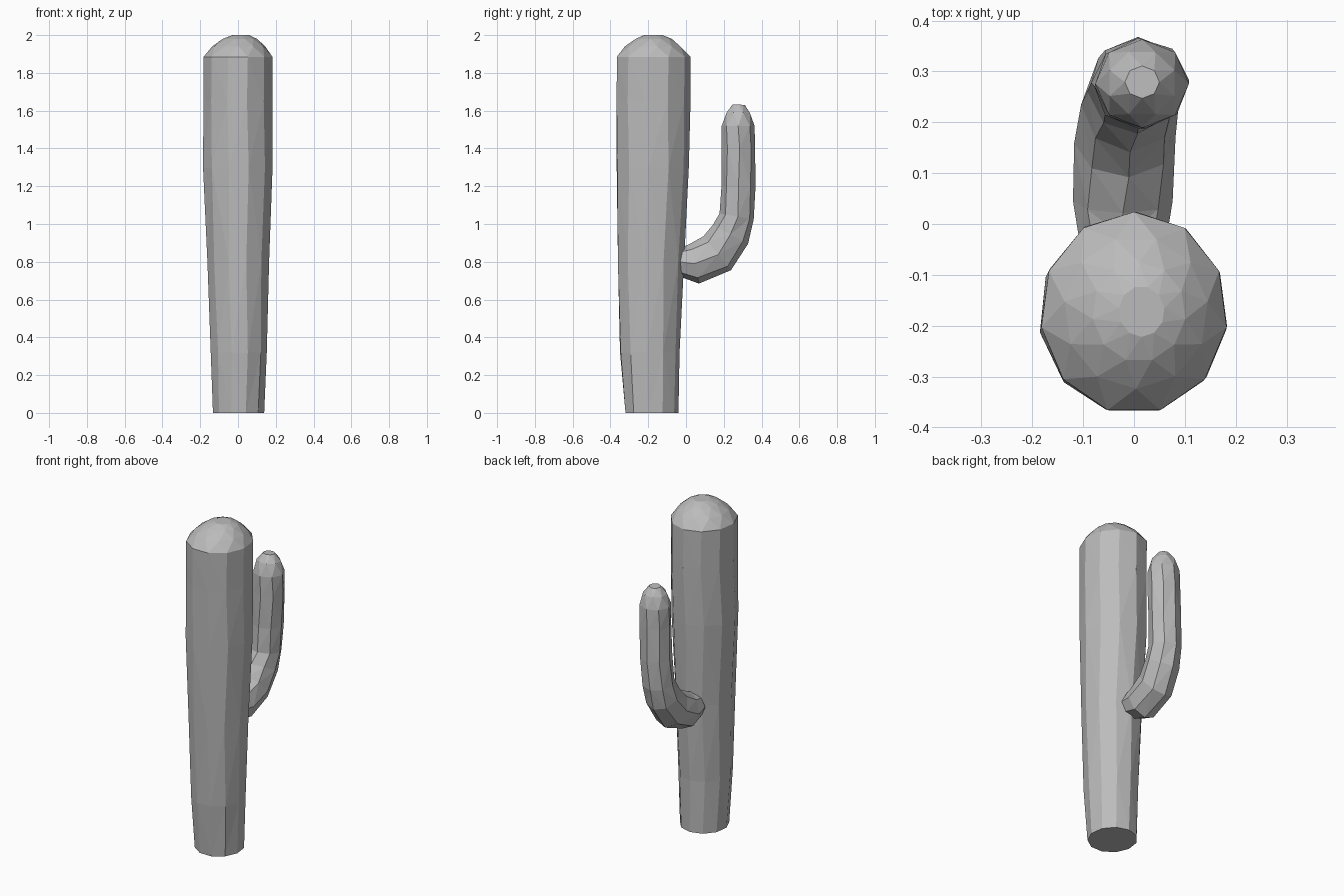
import bpy, bmesh, math
from mathutils import Vector

cube = bpy.data.objects.get("Cube")
if cube:
    bpy.data.objects.remove(cube, do_unlink=True)

# One plain grey for the whole plant
grey = bpy.data.materials.new("plain_grey")
grey.use_nodes = True
colour = (0.5, 0.5, 0.5, 1)
grey.diffuse_color = colour
grey.node_tree.nodes["Principled BSDF"].inputs["Base Color"].default_value = colour


def loft(name, rings, sides, start, axis=None):
    """Faceted tube through rings of (x, y, z, radius across, radius deep, turn in steps)."""
    bm = bmesh.new()
    centres = [Vector(r[:3]) for r in rings]
    across = Vector((1, 0, 0))
    loops = []
    for i, (x, y, z, ra, rd, turn) in enumerate(rings):
        ahead = centres[min(i + 1, len(rings) - 1)]
        behind = centres[max(i - 1, 0)]
        tangent = axis or (ahead - behind).normalized()
        deep = tangent.cross(across).normalized()
        loop = []
        for k in range(sides):
            a = start + math.tau * (k + turn) / sides
            loop.append(bm.verts.new(centres[i] + across * ra * math.cos(a) + deep * rd * math.sin(a)))
        loops.append(loop)
    for low, high in zip(loops, loops[1:]):
        for k in range(sides):
            n = (k + 1) % sides
            bm.faces.new((low[k], low[n], high[n], high[k]))
    bm.faces.new(loops[0][::-1])
    bm.faces.new(loops[-1])
    bmesh.ops.triangulate(bm, faces=[f for f in bm.faces if len(f.verts) == 4], quad_method='SHORT_EDGE')
    bmesh.ops.recalc_face_normals(bm, faces=bm.faces[:])
    mesh = bpy.data.meshes.new(name)
    bm.to_mesh(mesh)
    bm.free()
    mesh.materials.append(grey)
    obj = bpy.data.objects.new(name, mesh)
    bpy.context.collection.objects.link(obj)
    return obj


# Trunk: widens upwards and closes in a faceted dome
trunk = [
    (0.003, -0.183, 0, 0.137, 0.143, 0),
    (0.003, -0.194, 0.32, 0.15, 0.16, 0.08),
    (0.002, -0.188, 0.8, 0.165, 0.178, -0.05),
    (-0.002, -0.179, 1.3, 0.186, 0.194, 0.06),
    (0, -0.175, 1.65, 0.184, 0.199, -0.04),
    (0, -0.175, 1.885, 0.184, 0.199, 0),
    (0.004, -0.174, 1.94, 0.142, 0.15, 0.5),
    (0.01, -0.173, 1.98, 0.092, 0.098, 1),
    (0.015, -0.172, 2, 0.045, 0.05, 1.5),
]
loft("trunk", trunk, 11, math.pi / 2, Vector((0, 0, 1)))

# Arm: leaves the back of the trunk, bends upwards and ends in a small dome
arm = [
    (-0.022, -0.035, 0.8, 0.085, 0.075, 0),
    (-0.022, 0.045, 0.79, 0.098, 0.108, 0),
    (-0.018, 0.165, 0.845, 0.1, 0.116, 0.1),
    (-0.008, 0.235, 0.945, 0.096, 0.106, 0),
    (0.0, 0.268, 1.04, 0.092, 0.092, 0.1),
    (0.008, 0.278, 1.2, 0.092, 0.09, 0),
    (0.015, 0.277, 1.4, 0.093, 0.089, 0.1),
    (0.016, 0.276, 1.52, 0.092, 0.087, 0),
    (0.016, 0.277, 1.59, 0.069, 0.066, 0.5),
    (0.016, 0.279, 1.632, 0.034, 0.032, 1),
]
loft("side_arm", arm, 8, 0)
